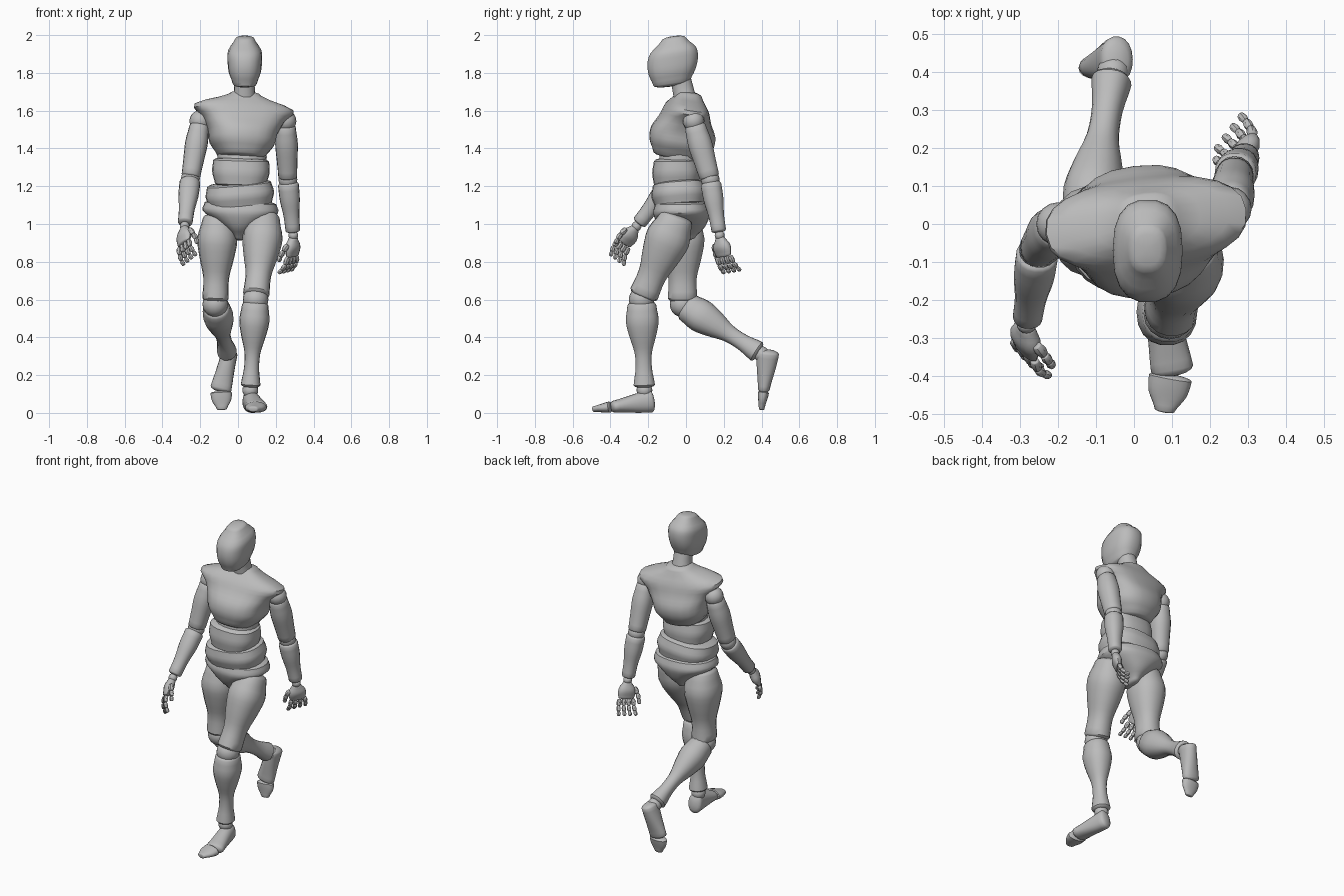
import bpy
import bmesh
import math
from mathutils import Vector

if "Cube" in bpy.data.objects:
    bpy.data.objects.remove(bpy.data.objects["Cube"], do_unlink=True)

grey = bpy.data.materials.new("mannequin_grey")
grey.use_nodes = True
grey.diffuse_color = (.5, .5, .5, 1)
grey.node_tree.nodes["Principled BSDF"].inputs["Base Color"].default_value = grey.diffuse_color

FORWARD = Vector((0, -1, 0))
UP = Vector((0, 0, 1))
parts = []


def finish(name, bm):
    """Turn a bmesh into a named grey object."""
    bmesh.ops.recalc_face_normals(bm, faces=bm.faces[:])
    mesh = bpy.data.meshes.new(name)
    bm.to_mesh(mesh)
    bm.free()
    mesh.materials.append(grey)
    obj = bpy.data.objects.new(name, mesh)
    bpy.context.collection.objects.link(obj)
    parts.append(obj)
    return obj


def ball(name, centre, radius):
    bm = bmesh.new()
    bmesh.ops.create_uvsphere(bm, u_segments=16, v_segments=10, radius=radius)
    finish(name, bm).location = centre


def sample(values, t):
    """Smooth curve through evenly spaced values, read at t from start to end."""
    last = len(values) - 1
    place = t * last
    i = min(int(place), last - 1)
    f = place - i
    before, start, end, after = (values[max(0, min(last, j))] for j in range(i - 1, i + 3))
    slope_in, slope_out = (end - before) / 2, (after - start) / 2
    ease = f * f * (3 - 2 * f)
    bend = slope_in * f * (1 - f) ** 2 - slope_out * f * f * (1 - f)
    return start + (end - start) * ease + bend


def shell(name, start, end, widths, depths, front=FORWARD, axis=None, cap=None,
          power=2.2, sides=18, steps=3):
    """Straight body part of rounded rings between two points, domed at both ends."""
    start, end = Vector(start), Vector(end)
    along = Vector(axis or end - start).normalized()
    v = Vector(front)
    v = (v - along * v.dot(along)).normalized()
    u = v.cross(along)

    count = steps * max(len(widths) - 1, len(depths) - 1)
    rings = []
    for i in range(count + 1):
        t = i / count
        rings.append((start.lerp(end, t), sample(widths, t), sample(depths, t)))

    def dome(ring, direction):
        centre, width, depth = ring
        height = cap or min(width, depth) / 3
        angles = [math.pi * k / 7 for k in range(1, 4)]
        return [(centre + direction * height * math.sin(a),
                 width * math.cos(a), depth * math.cos(a)) for a in angles]

    rings = dome(rings[0], -along)[::-1] + rings + dome(rings[-1], along)
    bm = bmesh.new()
    loops = []
    for centre, width, depth in rings:
        loop = []
        for k in range(sides):
            angle = math.tau * k / sides
            across, ahead = (math.copysign(abs(w) ** (2 / power), w)
                             for w in (math.cos(angle), math.sin(angle)))
            loop.append(bm.verts.new(centre + u * width * across + v * depth * ahead))
        loops.append(loop)
    for low, high in zip(loops, loops[1:]):
        for k in range(sides):
            n = (k + 1) % sides
            bm.faces.new((low[k], low[n], high[n], high[k]))
    bm.faces.new(loops[0])
    bm.faces.new(loops[-1])
    finish(name, bm)


def bone(name, a, b, low, high, radii, ratio):
    """Limb part covering the stretch from low to high between two joints."""
    a, b = Vector(a), Vector(b)
    shell(name, a.lerp(b, low), a.lerp(b, high), radii, [r * ratio for r in radii])


def digit(name, base, ways, length, radius):
    """Chain of short finger bones, each smaller than the last."""
    for number, way in enumerate(ways, start=1):
        way = way.normalized()
        tip = base + way * length
        radii = (radius * .8, radius, radius * .8)
        shell(f"{name}_bone_{number}", base.lerp(tip, .1), base.lerp(tip, .9), radii, radii,
              front=way.orthogonal(), sides=8, steps=1)
        base = tip
        length *= .82
        radius *= .9


def hand(side, wrist, reach, thumb_side, inward):
    """Palm, four curled fingers and a thumb."""
    wrist, inward = Vector(wrist), Vector(inward)
    reach, thumb_side = Vector(reach).normalized(), Vector(thumb_side).normalized()
    ball(side + "_wrist", wrist, .026)
    shell(side + "_palm", wrist + reach * .015, wrist + reach * .11,
          (.026, .047, .054, .048), (.022, .03, .018), front=inward, sides=14)
    for place, finger in enumerate(("index", "middle", "ring", "little")):
        offset = thumb_side * (1.5 - place) * .028
        ways = [reach + inward * (.2 + .4 * j) + offset * 3 for j in range(3)]
        digit(f"{side}_{finger}_finger", wrist + reach * .115 + offset, ways, .042, .0145)
    ways = [reach + thumb_side * (.5 - j / 4) + inward * .4 for j in range(3)]
    digit(side + "_thumb", wrist + (reach + thumb_side) * .045, ways, .042, .016)


def leg(side, hip, knee, ankle, heel, toe_joint, toe_tip, instep):
    bone(side + "_thigh", hip, knee, 0, .93, (.08, .106, .091, .068, .07), 1.12)
    ball(side + "_knee", knee, .068)
    bone(side + "_shin", knee, ankle, .06, .94, (.07, .08, .064, .042, .04, .052), 1.1)
    ball(side + "_ankle", ankle, .042)
    shell(side + "_foot", heel, toe_joint, (.043, .048, .056), (.06, .053, .042, .032),
          front=instep, cap=.02)
    shell(side + "_toes", Vector(toe_joint).lerp(Vector(toe_tip), .22), toe_tip,
          (.057, .05, .026), (.03, .015), front=instep)


def arm(side, shoulder, elbow, wrist):
    ball(side + "_shoulder", shoulder, .057)
    bone(side + "_upper_arm", shoulder, elbow, .1, .94, (.052, .06, .055, .05), 1.08)
    ball(side + "_elbow", elbow, .05)
    bone(side + "_forearm", elbow, wrist, .09, .91, (.055, .053, .042, .039), 1)


# Head and neck
shell("head", (.036, -.075, 1.745), (.036, -.066, 1.978), (.065, .085, .091, .088, .052),
      (.1, .126, .137, .124, .066), axis=(0, -.15, 1), cap=.017, power=2.5)
shell("neck", (.033, 0, 1.64), (.035, -.03, 1.78), (.065, .055, .055), (.06, .054))

# Torso shells, leaning and turning with the stride
shell("chest", (.017, -.035, 1.36), (.036, .016, 1.682), (.125, .17, .185, .22, .265, .085),
      (.14, .17, .17, .135, .108, .068), front=(.12, -1, 0), cap=.02, power=2.5, sides=24)
shell("upper_abdomen", (.02, -.045, 1.29), (.025, -.02, 1.43), (.125, .13, .12), (.105, .11))
shell("middle_abdomen", (.013, -.05, 1.21), (.017, -.052, 1.335), (.135, .152, .148),
      (.12, .128, .118), cap=.02, power=2.5, sides=24)
shell("lower_abdomen", (.015, -.03, 1.1), (.005, -.038, 1.21), (.165, .182, .17),
      (.135, .15, .138), cap=.018, power=2.5, sides=24)
shell("pelvis", (.008, -.02, .93), (.014, -.022, 1.11), (.03, .075, .14, .2, .19),
      (.07, .115, .14, .152, .14), front=(-.06, -1, 0), cap=.018, power=2.3, sides=24)

# Left leg planted in front, right leg swinging behind
leg("left", (.142, -.05, 1.03), (.093, -.235, .6), (.065, -.22, .12),
    (.066, -.187, .062), (.1, -.38, .033), (.08, -.49, .02), UP)
leg("right", (-.106, -.02, 1.03), (-.12, -.018, .575), (-.055, .4, .31),
    (-.045, .433, .315), (-.09, .412, .13), (-.085, .4, .02), FORWARD)

# Left arm swinging back, right arm swinging forward
left_wrist, right_wrist = (.293, .178, .94), (-.282, -.262, .988)
arm("left", (.252, .04, 1.545), (.264, .128, 1.235), left_wrist)
arm("right", (-.2, 0, 1.545), (-.252, -.066, 1.24), right_wrist)
hand("left", left_wrist, (-.05, .2, -1), (-.6, -.8, -.13), (-.8, .6, .16))
hand("right", right_wrist, (-.04, -.6, -.8), (.6, -.64, .48), (.8, .48, -.36))

# Smooth shading that keeps the rims crisp
for obj in bpy.context.selected_objects:
    obj.select_set(False)
for obj in parts:
    obj.select_set(True)
bpy.context.view_layer.objects.active = parts[0]
bpy.ops.object.shade_smooth_by_angle(angle=math.radians(38))
